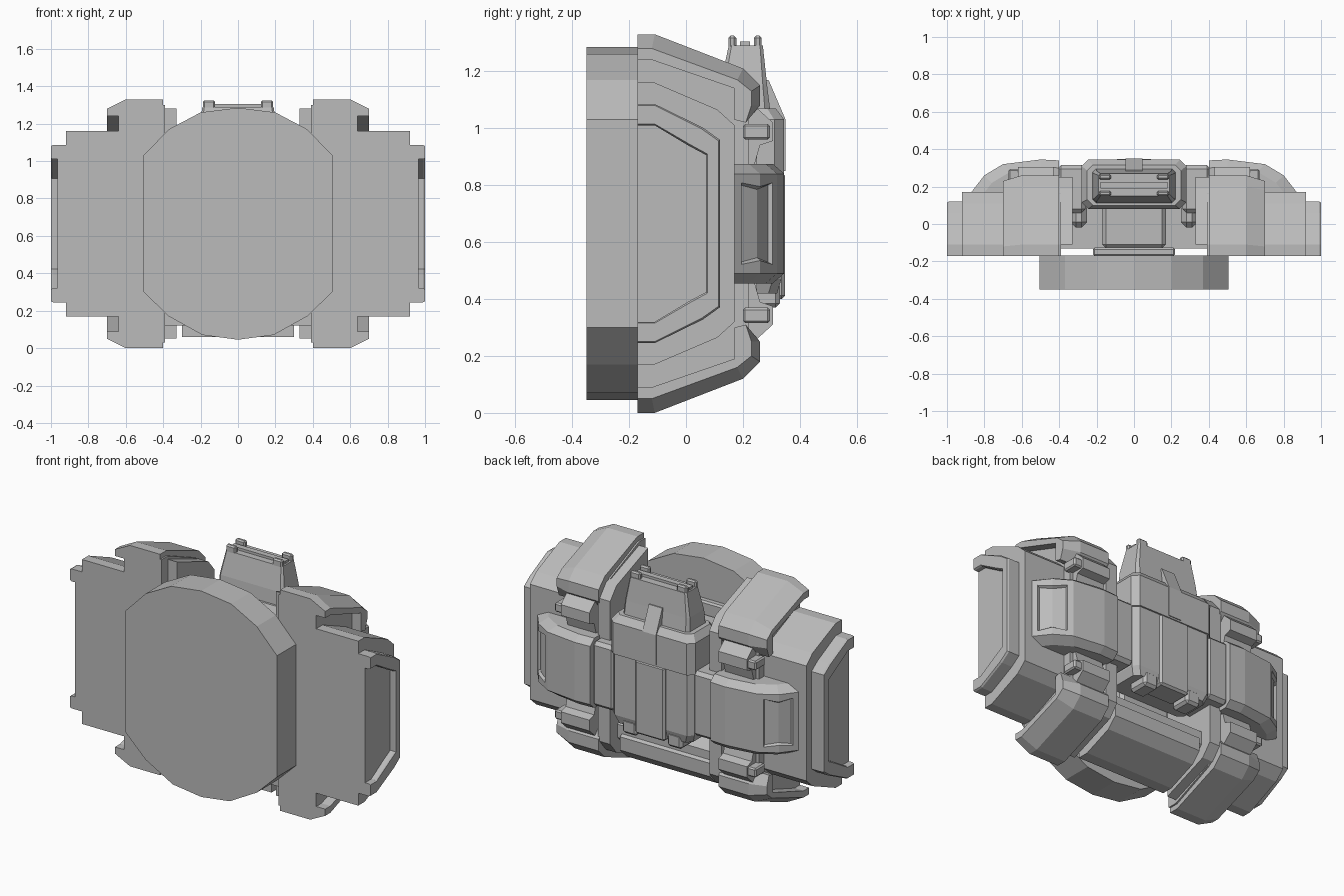
import bpy, bmesh

cube = bpy.data.objects.get("Cube")
if cube:
    bpy.data.objects.remove(cube)

grey = bpy.data.materials.new("plain grey")
grey.use_nodes = True
grey.diffuse_color = (0.5, 0.5, 0.5, 1)
grey.node_tree.nodes["Principled BSDF"].inputs["Base Color"].default_value = (0.5, 0.5, 0.5, 1)

MID = 0.665  # height of the symmetry plane of the pods


def loft(name, sections, inset=None):
    """Skin a list of equal-length point loops and cap both ends."""
    bm = bmesh.new()
    rows = [[bm.verts.new(p) for p in s] for s in sections]
    n = len(rows[0])
    walls = []
    for a, b in zip(rows, rows[1:]):
        for i in range(n):
            j = (i + 1) % n
            walls.append(bm.faces.new((a[i], a[j], b[j], b[i])))
    bm.faces.new(rows[0])
    bm.faces.new(rows[-1])
    bmesh.ops.recalc_face_normals(bm, faces=bm.faces[:])
    if inset:
        picked = [f for f in walls if inset(f.calc_center_median())]
        bmesh.ops.inset_region(bm, faces=picked, thickness=0.045, depth=0)
        bmesh.ops.inset_region(bm, faces=picked, thickness=0.01, depth=-0.015)
    mesh = bpy.data.meshes.new(name)
    bm.to_mesh(mesh)
    bm.free()
    mesh.materials.append(grey)
    obj = bpy.data.objects.new(name, mesh)
    bpy.context.collection.objects.link(obj)
    return obj


def along_x(name, layers):
    return loft(name, [[(x, y, z) for y, z in pts] for x, pts in layers])


def along_z(name, layers, inset=None):
    return loft(name, [[(x, y, z) for x, y in pts] for z, pts in layers], inset)


def box(name, x, y, z, bevel=0.0):
    rect = [(x[0], y[0]), (x[1], y[0]), (x[1], y[1]), (x[0], y[1])]
    obj = along_z(name, [(z[0], rect), (z[1], rect)])
    if bevel:
        m = obj.modifiers.new("chamfer", "BEVEL")
        m.width = bevel
        m.segments = 1
    return obj


def rect(hx, y0, y1, c=0.0):
    """Symmetric rectangle with chamfered corners."""
    return [(-hx, y0 + c), (-hx + c, y0), (hx - c, y0), (hx, y0 + c),
            (hx, y1 - c), (hx - c, y1), (-hx + c, y1), (-hx, y1 - c)]


def flip(pts):
    return [(y, 2 * MID - z) for y, z in pts]


def shell(d, back, front=-0.17):
    """Pod cross-section, d inside the widest outline, open towards the front."""
    low = [(front, d), (-0.11, d), (back - 0.06, d + 0.12 - 0.15 * d),
           (back, d + 0.20 - 0.3 * d)]
    return low + flip(low)[::-1]


def ring(outer, inner):
    return outer + inner[::-1]


# Round front plate
half = [(0.19, 0.07), (0.37, 0.17), (0.505, 0.30), (0.505, 1.03), (0.37, 1.17), (0.2, 1.26)]
plate = [(0, 0.045)] + half + [(0, 1.285)] + [(-x, z) for x, z in half[::-1]]
loft("front_plate", [[(x, y, z) for x, z in plate] for y in (-0.35, -0.168)])

# Side pods
for side, s in (("left", 1), ("right", -1)):
    core = shell(0.03, 0.22)
    along_x(side + "_pod_core", [(s * 0.39, core), (s * 0.64, core)])
    body = shell(0.17, 0.17)
    along_x(side + "_pod_body", [(s * 0.6, body), (s * 0.92, body)])
    end = shell(0.245, 0.12)
    along_x(side + "_end_block", [(s * 0.9, end), (s * 0.965, end)])
    rim = ring(end, shell(0.32, 0.07))
    rim_top = ring(shell(0.25, 0.115), shell(0.315, 0.075))
    along_x(side + "_end_rim", [(s * 0.96, rim), (s * 0.99, rim), (s * 1.0, rim_top)])
    ridge = shell(0.05, 0.25, -0.11)
    along_x(side + "_inner_ridge", [(s * 0.33, ridge), (s * 0.41, ridge)])

    # Armour pads above and below, with their clips
    lower_in = [(0.21, 0.31), (0.17, 0.30), (0.17, 0.19), (-0.12, 0.09), (-0.17, 0.09)]
    full = [(-0.17, 0), (-0.11, 0), (0.20, 0.12), (0.26, 0.18), (0.26, 0.25)] + lower_in
    slim = [(-0.17, 0.05), (-0.12, 0.05), (0.18, 0.16), (0.23, 0.20), (0.23, 0.25)] + lower_in
    clip = [(0.18, 0.24), (0.25, 0.26), (0.305, 0.31), (0.305, 0.375), (0.26, 0.39),
            (0.24, 0.46), (0.18, 0.46)]
    for level, turn in (("lower", lambda p: p), ("upper", flip)):
        along_x(f"{side}_{level}_armour",
                [(s * 0.4, turn(full)), (s * 0.6, turn(full)), (s * 0.7, turn(slim))])
        along_x(f"{side}_{level}_clip", [(s * 0.43, turn(clip)), (s * 0.62, turn(clip))])
        z = sorted(p[1] for p in turn([(0, 0.315), (0, 0.37)]))
        box(f"{side}_{level}_clip_stud", sorted((s * 0.55, s * 0.67)), (0.2, 0.295), z, 0.008)

    # Wrap-around strap with a recessed panel
    def strap(k):
        pts = [(0.40, 0.12), (0.40, 0.34), (0.5, 0.345), (0.7, 0.32),
               (0.8, 0.26), (0.87, 0.17), (0.87, 0.12)]
        return [(s * (x - (k if x > 0.6 else 0)), y - (k if y > 0.15 else 0)) for x, y in pts]
    along_z(side + "_strap",
            [(0.455, strap(0.04)), (0.49, strap(0)), (0.84, strap(0)), (0.875, strap(0.04))],
            lambda c: abs(c.x) > 0.72 and c.y > 0.19 and 0.5 < c.z < 0.8)

    # Hinge pieces between strap and spine
    box(side + "_strap_link", sorted((s * 0.26, s * 0.41)), (0.06, 0.315), (0.47, 0.86), 0.02)
    box(side + "_hinge_block", sorted((s * 0.25, s * 0.34)), (-0.02, 0.18), (0.5, 0.84), 0.03)

# Spine at the back
wide = rect(0.28, 0.08, 0.345, 0.035)
along_z("spine_lower", [(0.42, rect(0.25, 0.1, 0.32, 0.03)), (0.47, rect(0.27, 0.08, 0.335, 0.03)),
                        (0.85, rect(0.27, 0.08, 0.335, 0.03))])
along_z("spine_upper", [(0.84, wide), (1.03, wide), (1.07, rect(0.25, 0.1, 0.315, 0.03))])
box("spine_panel", (-0.1, 0.1), (0.2, 0.348), (0.40, 0.845), 0.012)
for x in (-0.15, 0.15):
    box("spine_foot", (x - 0.05, x + 0.05), (0.2, 0.33), (0.37, 0.46), 0.015)

# Tapered pack on top, with lugs, bar and catch
along_z("top_pack", [(1.03, rect(0.225, 0.11, 0.30, 0.02)), (1.15, rect(0.215, 0.12, 0.285, 0.015)),
                     (1.29, rect(0.19, 0.15, 0.27, 0.01))])
for x in (-0.155, 0.155):
    for y in (0.163, 0.252):
        box("top_lug", (x - 0.033, x + 0.033), (y - 0.014, y + 0.014), (1.27, 1.325), 0.008)
box("top_bar", (-0.18, 0.18), (0.19, 0.225), (1.27, 1.305))
catch = [(0.25, 0.85), (0.35, 0.85), (0.35, 1.03), (0.29, 1.17), (0.25, 1.17)]
along_x("back_catch", [(-0.045, catch), (0.045, catch)])

# Neck joining the front plate to the spine
box("neck", (-0.17, 0.17), (-0.13, 0.1), (0.36, 0.98), 0.02)
box("neck_flange", (-0.22, 0.22), (-0.172, -0.125), (0.3, 1.05), 0.01)

# Belly block between the pods
belly = [(-0.11, 0.06), (-0.04, 0.06), (0.14, 0.13), (0.2, 0.19), (0.2, 0.27), (0.1, 0.32), (-0.11, 0.32)]
along_x("belly_block", [(x, belly) for x in (-0.3, 0.3)])
bar = [(y - 0.02, z + 0.06) for y, z in belly]
along_x("belly_bar", [(x, bar) for x in (-0.39, 0.39)])
